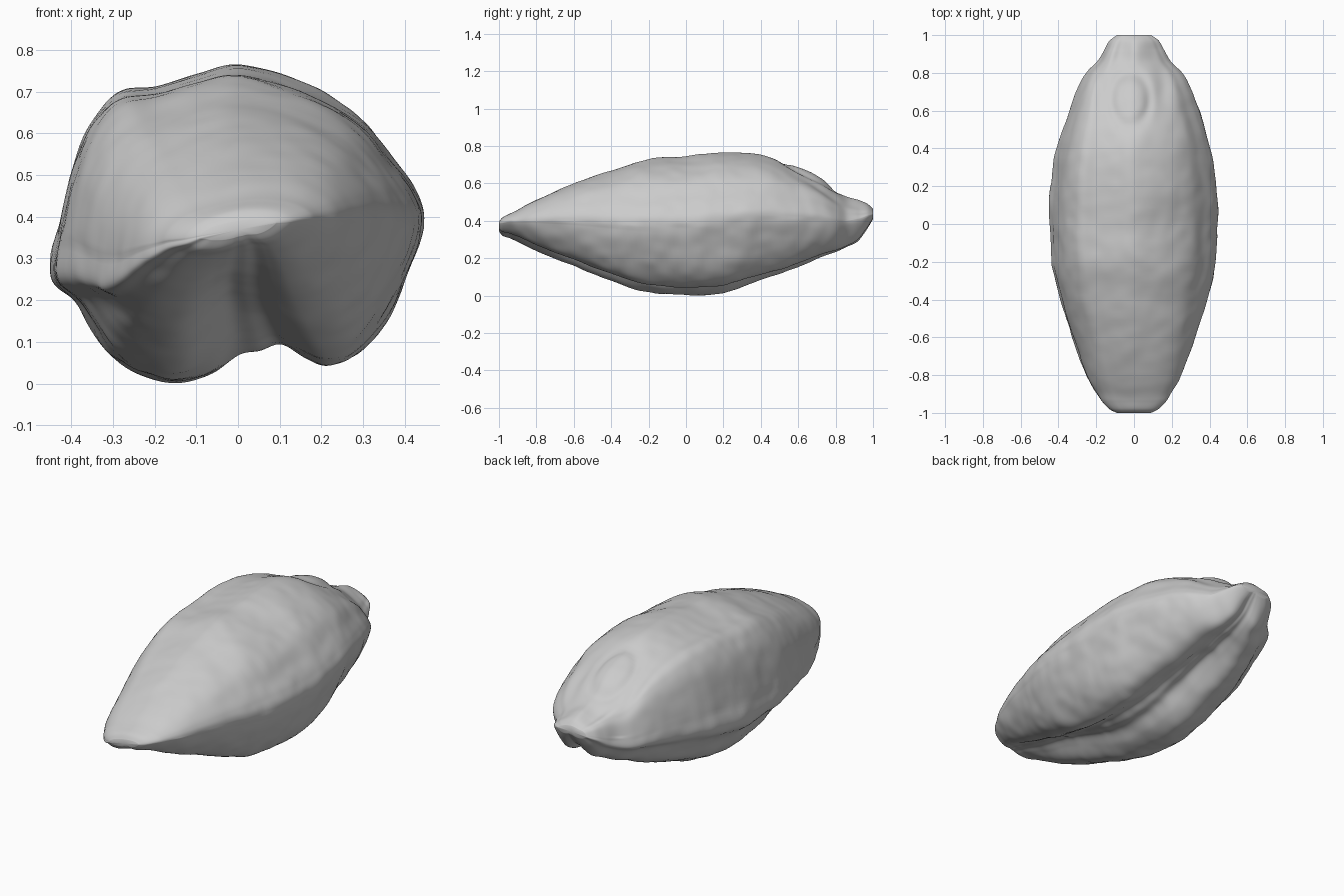
import bpy, bmesh, math
from mathutils import Vector, noise

cube = bpy.data.objects.get("Cube")
if cube:
    bpy.data.objects.remove(cube)

AROUND, ALONG = 8, 9   # subdivisions per profile point and per station

# Widest cross-section, in hundredths (x, z), clockwise from the crown
SECTION = [(0, 76), (12, 73), (22, 68.5), (31, 62), (37, 54), (42, 47), (44.5, 40), (42, 29),
           (36, 16), (29, 7), (22, 4), (16, 6), (10, 9), (5, 7), (0, 6), (-6, 2),
           (-14, 0), (-22, 2), (-31, 8), (-38, 19), (-44.5, 26), (-43, 38),
           (-38, 57), (-33, 66), (-28, 70), (-20, 71), (-10, 74)]

# Stations along the grain, in hundredths: y, half width, top, bottom
STATIONS = [(-100, 9, 39, 35), (-98, 13, 41.5, 32.5), (-94, 17, 43.5, 31), (-90, 19.5, 45.5, 29),
            (-80, 25, 51, 24), (-60, 32.5, 60, 15.5), (-40, 39, 67, 8),
            (-20, 43, 73, 2), (0, 44.5, 74.5, 0), (20, 43.5, 76.5, 1.5),
            (40, 40.5, 75, 7.5), (60, 34.5, 68.5, 14), (72, 30, 62.5, 19),
            (80, 25.5, 56.5, 22), (86, 19.5, 52.5, 25), (92, 16, 50.5, 29),
            (97, 13, 48.5, 36), (100, 9, 46, 41)]


def spline(a, b, c, d, t):
    """Smooth interpolation between b and c."""
    return [q + t / 2 * (r - p + t * (2 * p - 5 * q + 4 * r - s + t * (3 * (q - r) + s - p)))
            for p, q, r, s in zip(a, b, c, d)]


def refine(points, steps, closed):
    n = len(points)
    pick = (lambda i: points[i % n]) if closed else (lambda i: points[max(0, min(n - 1, i))])
    out = []
    for i in range(n if closed else n - 1):
        for k in range(steps):
            out.append(spline(*[pick(i + j) for j in (-1, 0, 1, 2)], k / steps))
    return out if closed else out + [list(points[-1])]


def bell(v, width):
    return math.exp(-(v / width) ** 2)


def rounded(px, pz, y):
    """Blend the upper profile towards an ellipse near the front."""
    blend = 0.8 * max(0, min(1, -y * 1.4 - 0.1))
    if pz > 36:
        angle = math.atan2((pz - 36) / 40, px / 44.5)
        px += blend * (44.5 * math.cos(angle) - px)
        pz += blend * (36 + 40 * math.sin(angle) - pz)
    return px, pz


def shape(x, y, z, u, height):
    """Tilt the front, carve the crease and germ, then add fine wrinkles."""
    ends = max(0, 1 - abs(y) ** (3 if y > 0 else 6))
    if y < 0:
        z += 0.17 * x * (1 - height)
    # Sagging cheek at the right front
    z -= 0.2 * max(0, -x - 0.05) * bell(y + 0.68, 0.22) * bell(u - 0.32, 0.25)
    if u < 0.45:
        # Broad crease along the underside, drifting right away from the middle
        away = 1 - bell(y, 0.4)
        lift = min(1, height * 1.4) * ends * (1 - u / 0.45)
        z += (0.012 + 0.08 * away) * lift * bell(x - 0.04 + 0.05 * away, 0.1)
        x -= 0.05 * away * lift * bell(x - 0.08, 0.12)
    elif u > 0.55:
        # Oval germ pad ringed by a hollow, with a valley on either side
        r = math.hypot((x + 0.02) / 0.1, (y - 0.66) / 0.14)
        z += 0.006 * bell(r, 0.6) - 0.012 * bell(r - 1, 0.25)
        z -= 0.02 * bell(y - 0.73, 0.12) * (bell(x - 0.15, 0.05) + bell(x + 0.18, 0.04))
    # Folds at the germ tip
    z += 0.007 * bell(y - 0.92, 0.08) * math.sin(x * 38 + 1)
    p = Vector((x, y, z))
    wrinkle = 0.006 * noise.noise(Vector((x * 5, y * 6, z * 5)))
    wrinkle += 0.003 * noise.noise(Vector((x * 12, y * 16, z * 14)))
    if u < 0.5:
        wrinkle *= 1.6
    out = Vector((x, 0, z - 0.4))
    if out.length > 0:
        p += out.normalized() * wrinkle * (0.3 + 0.7 * ends)
    return p


# Grain body lofted through the stations
bm = bmesh.new()
profile = refine(SECTION, AROUND, True)
rings = []
for y, half, top, low in refine(STATIONS, ALONG, False):
    ring = []
    y /= 100
    for point in profile:
        px, pz = rounded(*point, y)
        u = pz / 76
        x = px / 44.5 * half / 100
        z = (low + u * (top - low)) / 100
        ring.append(bm.verts.new(shape(x, y, z, u, (top - low) / 75)))
    rings.append(ring)

count = len(profile)
for a, b in zip(rings, rings[1:]):
    for i in range(count):
        j = (i + 1) % count
        bm.faces.new((a[i], a[j], b[j], b[i]))

# Blunt end caps
for ring in (rings[0], rings[-1]):
    middle = sum((v.co for v in ring), Vector()) / count
    hub = bm.verts.new(middle)
    for i in range(count):
        bm.faces.new((hub, ring[i], ring[(i + 1) % count]))
bmesh.ops.recalc_face_normals(bm, faces=bm.faces)

mesh = bpy.data.meshes.new("grain_body")
bm.to_mesh(mesh)
bm.free()
grain = bpy.data.objects.new("grain_body", mesh)
bpy.context.collection.objects.link(grain)

# Plain grey husk
husk = bpy.data.materials.new("husk_grey")
husk.use_nodes = True
grey = (0.6, 0.6, 0.6, 1)
husk.diffuse_color = grey
husk.node_tree.nodes["Principled BSDF"].inputs["Base Color"].default_value = grey
mesh.materials.append(husk)

# Soft shading
for face in mesh.polygons:
    face.use_smooth = True
